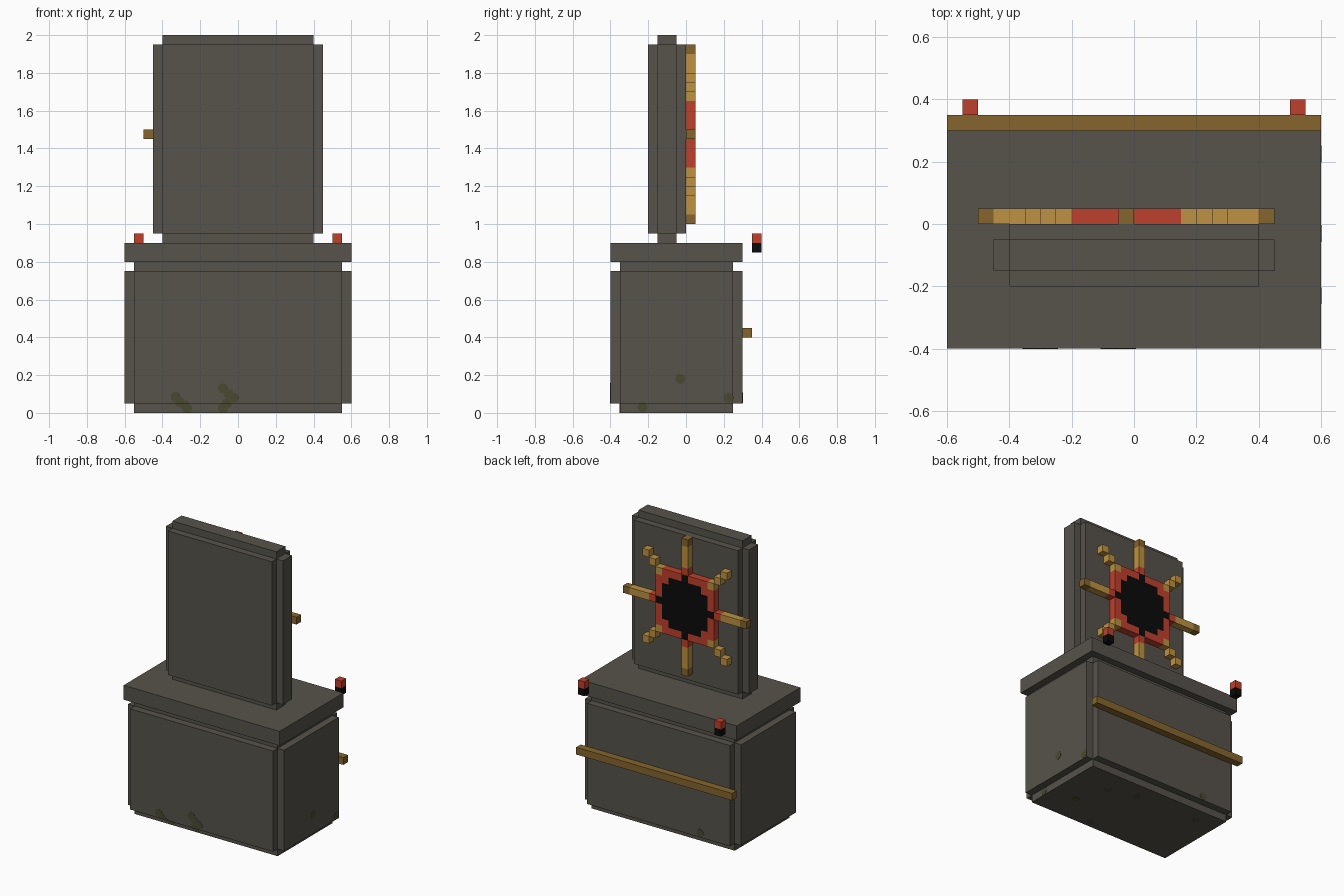
import bpy, bmesh, math
from mathutils import Vector, Matrix

cube = bpy.data.objects.get("Cube")
if cube:
    bpy.data.objects.remove(cube, do_unlink=True)


def material(name, rgb):
    lin = [((c / 255 + 0.055) / 1.055) ** 2.4 if c > 10 else c / 255 / 12.92 for c in rgb]
    m = bpy.data.materials.new(name)
    m.use_nodes = True
    m.diffuse_color = (*lin, 1)
    m.node_tree.nodes["Principled BSDF"].inputs["Base Color"].default_value = (*lin, 1)
    return m


STONE = material("dark stone", (87, 83, 76))
GOLD = material("light gold", (189, 146, 66))
BRONZE = material("dark gold", (133, 101, 44))
RED = material("red", (190, 64, 44))
BLACK = material("black", (10, 10, 10))
MOSS = material("moss green", (73, 74, 49))


def finish(bm, name, mat):
    mesh = bpy.data.meshes.new(name)
    bm.to_mesh(mesh)
    bm.free()
    mesh.materials.append(mat)
    obj = bpy.data.objects.new(name, mesh)
    bpy.context.collection.objects.link(obj)
    return obj


def add_box(bm, lo, hi):
    lo, hi = Vector(lo), Vector(hi)
    mat = Matrix.Translation((lo + hi) / 2) @ Matrix.Diagonal((*(hi - lo), 1))
    bmesh.ops.create_cube(bm, size=1, matrix=mat)


def box(name, mat, lo, hi):
    bm = bmesh.new()
    add_box(bm, lo, hi)
    return finish(bm, name, mat)


def stepped_block(name, w, y0, y1, z0, z1, step):
    """Core block with raised panels on its sides and on its front and back."""
    box(name + "_core", STONE, (-w, y0, z0), (w, y1, z1))
    box(name + "_side_panels", STONE, (-w - step, y0, z0 + step), (w + step, y1, z1 - step))
    box(name + "_face_panels", STONE, (-w, y0 - step, z0 + step), (w, y1 + step, z1 - step))


# Stone seat and backrest
stepped_block("base", 0.55, -0.35, 0.25, 0, 0.8, 0.05)
box("seat_slab", STONE, (-0.6, -0.4, 0.8), (0.6, 0.3, 0.9))
stepped_block("backrest", 0.4, -0.15, -0.05, 0.9, 2.0, 0.05)

# Rail and lamps at the back
box("back_rail", BRONZE, (-0.6, 0.3, 0.4), (0.6, 0.35, 0.45))
for side, x in (("right", -0.55), ("left", 0.5)):
    box(side + "_lamp_base", BLACK, (x, 0.35, 0.85), (x + 0.05, 0.4, 0.9))
    box(side + "_lamp_top", RED, (x, 0.35, 0.9), (x + 0.05, 0.4, 0.95))

# Sun emblem made of small cubes: disc, ring, diagonal sparks and straight rays
CELL, CX, CZ = 0.05, -0.025, 1.475


def emblem_part(name, mat, rule):
    bm = bmesh.new()
    for i in range(-9, 10):
        for j in range(-9, 10):
            if rule(i, j):
                x, z = CX + (i - 0.5) * CELL, CZ + (j - 0.5) * CELL
                add_box(bm, (x, 0, z), (x + CELL, CELL, z + CELL))
    bmesh.ops.remove_doubles(bm, verts=bm.verts, dist=0.0001)
    # drop the walls shared by neighbouring cubes
    seen = {}
    for f in bm.faces:
        key = tuple(round(c, 3) for c in f.calc_center_median())
        seen.setdefault(key, []).append(f)
    inner = [f for fs in seen.values() if len(fs) > 1 for f in fs]
    bmesh.ops.delete(bm, geom=inner, context="FACES")
    finish(bm, name, mat)


emblem_part("sun_disc", BLACK, lambda i, j: i * i + j * j <= 16)
emblem_part("sun_ring", RED, lambda i, j: 16 < i * i + j * j <= 25)
emblem_part("sun_sparks", GOLD, lambda i, j: abs(i) == abs(j) and 4 <= abs(i) <= 6)
emblem_part("sun_rays", GOLD, lambda i, j: i * j == 0 and 6 <= abs(i + j) <= 8)
emblem_part("sun_ray_tips", BRONZE, lambda i, j: i * j == 0 and abs(i + j) == 9)


# Thin moss patches on the base
def moss(name, center, axis, floor=None, radius=0.027):
    rot = Vector(axis).to_track_quat("Z", "Y").to_matrix().to_4x4()
    bm = bmesh.new()
    bmesh.ops.create_cone(bm, cap_ends=True, segments=12, radius1=radius, radius2=radius,
                          depth=0.003, matrix=Matrix.Translation(center) @ rot)
    if floor is not None:
        for v in bm.verts:
            v.co.z = max(v.co.z, floor)
    finish(bm, name, MOSS)


def wall_moss(name, spots, place, axis, panel, core):
    for n, (u, z) in enumerate(spots):
        if z > 0.03:
            moss(f"{name}_{n}", place(u, panel, z), axis, 0.05)
        if z < 0.08:
            moss(f"{name}_foot_{n}", place(u, core, z), axis, 0.0)
            if z <= 0.03:
                moss(f"{name}_edge_{n}", place(u, panel, z), axis, 0.05)


along_x = lambda u, d, z: (u, d, z)
along_y = lambda u, d, z: (d, u, z)
wall_moss("front_moss", [(-0.33, 0.085), (-0.31, 0.06), (-0.28, 0.04), (-0.27, 0.025),
                         (-0.08, 0.13), (-0.05, 0.1), (-0.02, 0.08), (-0.06, 0.05),
                         (-0.08, 0.025)], along_x, (0, -1, 0), -0.4, -0.35)
wall_moss("left_moss", [(-0.03, 0.18), (-0.23, 0.03), (0.225, 0.08)],
          along_y, (1, 0, 0), 0.6, 0.55)
wall_moss("back_moss", [(-0.32, 0.08)], along_x, (0, 1, 0), 0.3, 0.25)
for n, (x, y) in enumerate([(0.28, 0.08), (0.36, -0.14), (0.09, 0.13), (0.1, -0.3), (-0.39, 0.14)]):
    moss(f"underside_moss_{n}", (x, y, 0.0005), (0, 0, -1))
